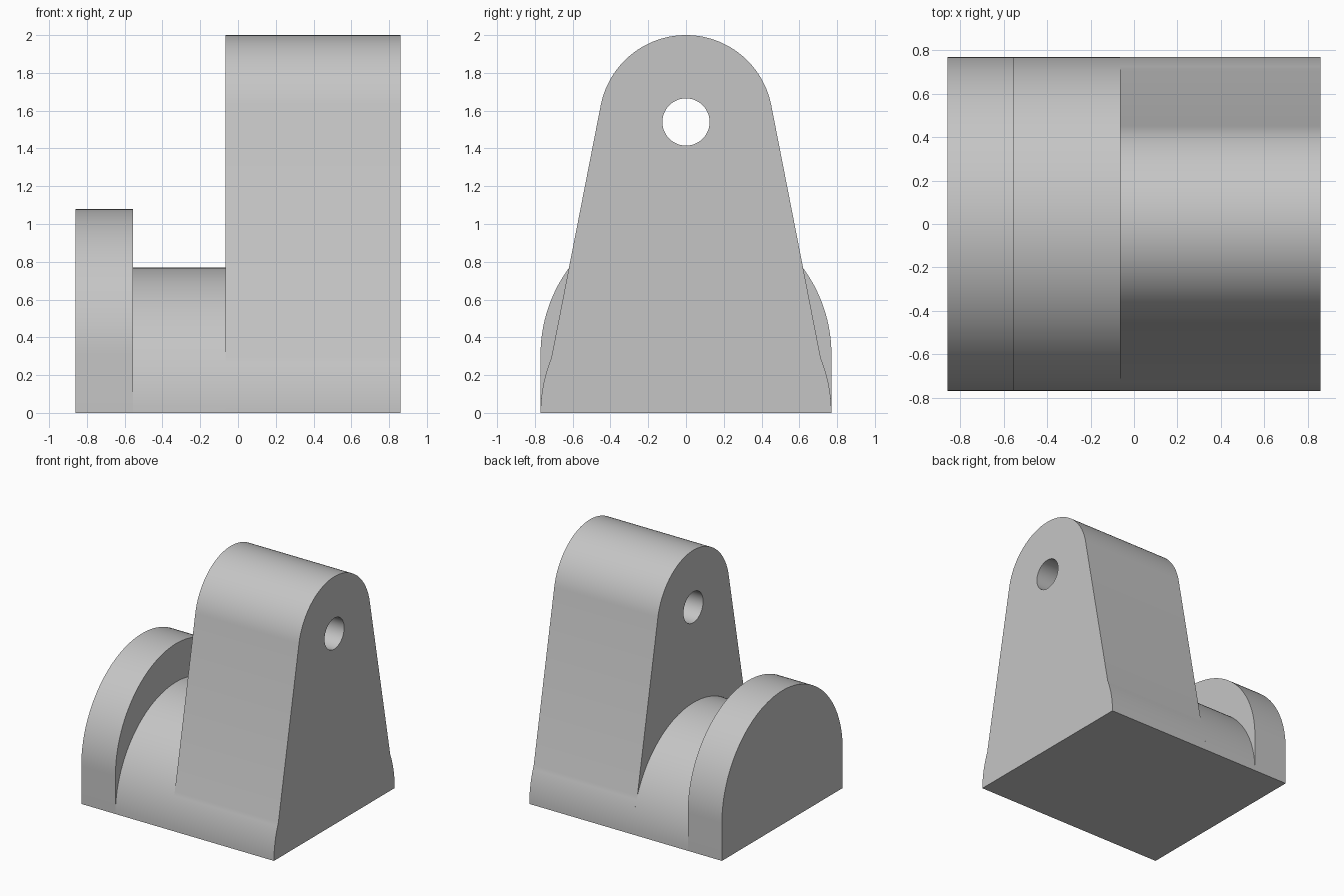
import bpy
import bmesh
from math import sin, cos, pi, radians, hypot, atan2, acos

cube = bpy.data.objects.get("Cube")
if cube:
    bpy.data.objects.remove(cube, do_unlink=True)

HALF = 0.77                       # half depth of the base
X_OUT, X_PLATE, X_TOWER = 0.86, -0.555, -0.065
PIN_Z, HEAD_R, HOLE_R = 1.54, 0.46, 0.125
PLATE_Z = 0.31                    # centre height of the end plate arc

grey = bpy.data.materials.new("plain grey")
grey.use_nodes = True
colour = (0.56, 0.56, 0.56, 1)
grey.diffuse_color = colour
grey.node_tree.nodes["Principled BSDF"].inputs["Base Color"].default_value = colour


def arc(radius, centre_z, start, end, steps):
    """Points (y, z) along an arc."""
    angles = [start + (end - start) * i / steps for i in range(steps + 1)]
    return [(radius * cos(a), centre_z + radius * sin(a)) for a in angles]


def extrude_part(name, loops, x0, x1):
    """Fill the (y, z) loops, later loops being holes, and extrude along x."""
    bm = bmesh.new()
    edges = []
    for loop in loops:
        verts = [bm.verts.new((x0, y, z)) for y, z in loop]
        edges += [bm.edges.new((v, verts[i - 1])) for i, v in enumerate(verts)]
    bmesh.ops.triangle_fill(bm, edges=edges, use_beauty=True)
    grown = bmesh.ops.extrude_face_region(bm, geom=bm.faces[:], use_keep_orig=True)
    moved = [g for g in grown["geom"] if isinstance(g, bmesh.types.BMVert)]
    bmesh.ops.translate(bm, verts=moved, vec=(x1 - x0, 0, 0))
    bmesh.ops.recalc_face_normals(bm, faces=bm.faces[:])
    mesh = bpy.data.meshes.new(name)
    bm.to_mesh(mesh)
    bm.free()
    mesh.materials.append(grey)
    obj = bpy.data.objects.new(name, mesh)
    bpy.context.collection.objects.link(obj)
    bpy.ops.object.select_all(action="DESELECT")
    obj.select_set(True)
    bpy.context.view_layer.objects.active = obj
    bpy.ops.object.shade_smooth_by_angle(angle=radians(20))
    return obj


# End plate: straight sides under a round top
plate = [(HALF, 0)] + arc(HALF, PLATE_Z, 0, pi, 64) + [(-HALF, 0)]
extrude_part("end_plate", [plate], -X_OUT, X_PLATE)

# Half-round hub between the end plate and the tower
extrude_part("hub", [arc(HALF, 0, 0, pi, 64)], X_PLATE, X_TOWER)

# Tower: rounded foot, sides tangent to the round head, and a pin hole
tangent = acos(HEAD_R / hypot(HALF, PIN_Z)) - atan2(PIN_Z, HALF)
foot = arc(HALF, 0, 0, 2 * tangent, 10)
head = arc(HEAD_R, PIN_Z, tangent, pi - tangent, 56)
tower = foot + head + [(-y, z) for y, z in reversed(foot)]
hole = arc(HOLE_R, PIN_Z, 0, 2 * pi, 48)[:-1]
extrude_part("tower", [tower, hole], X_TOWER, X_OUT)
